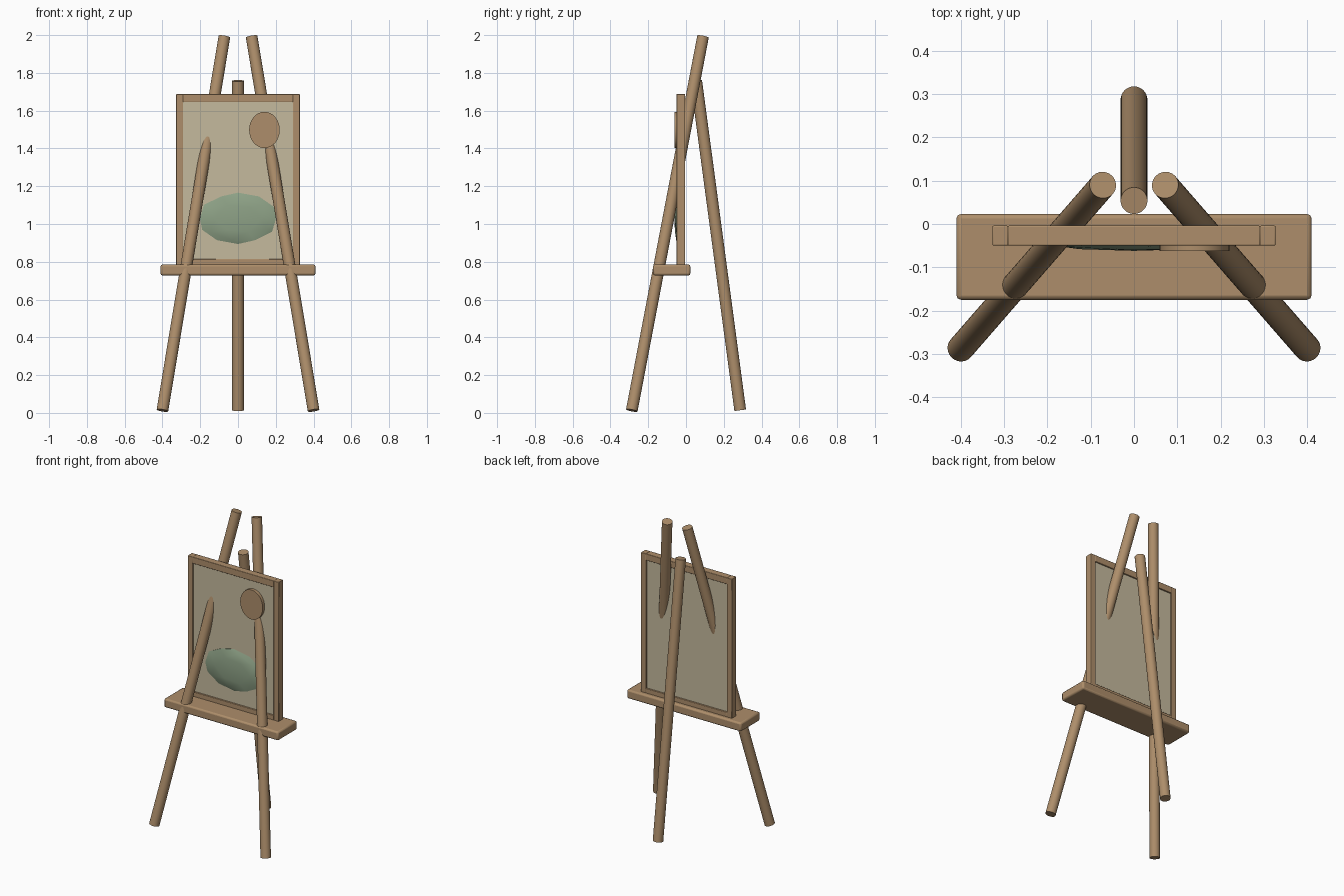
import bpy, math
from mathutils import Vector

if "Cube" in bpy.data.objects:
    bpy.data.objects.remove(bpy.data.objects["Cube"])


def material(name, rgb):
    m = bpy.data.materials.new(name)
    m.diffuse_color = (*rgb, 1)
    m.use_nodes = True
    m.node_tree.nodes["Principled BSDF"].inputs["Base Color"].default_value = m.diffuse_color
    return m


WOOD = material("warm wood", (0.42, 0.27, 0.145))
CANVAS = material("cream canvas", (0.56, 0.49, 0.34))
GREEN = material("sage green paint", (0.27, 0.36, 0.24))


def finish(name, mat, smooth=True):
    ob = bpy.context.object
    ob.name = name
    ob.data.materials.append(mat)
    if smooth:
        bpy.ops.object.shade_smooth_by_angle(angle=math.radians(40))
    return ob


def pole(name, a, b, r):
    a, b = Vector(a), Vector(b)
    d = b - a
    bpy.ops.mesh.primitive_cylinder_add(vertices=32, radius=r, depth=d.length, location=(a + b) / 2,
                                        rotation=d.to_track_quat('Z', 'Y').to_euler())
    return finish(name, WOOD)


def box(name, lo, hi, mat, bevel=0.0):
    lo, hi = Vector(lo), Vector(hi)
    bpy.ops.mesh.primitive_cube_add(size=1, location=(lo + hi) / 2)
    bpy.context.object.scale = hi - lo
    bpy.ops.object.transform_apply(location=False, rotation=False, scale=True)
    ob = finish(name, mat, False)
    if bevel:
        mod = ob.modifiers.new("rounded edges", 'BEVEL')
        mod.width = bevel
        mod.segments = 2
        bpy.ops.object.shade_smooth_by_angle(angle=math.radians(40))
    return ob


# Tripod legs
for side, s in (("left", -1), ("right", 1)):
    pole(f"front_leg_{side}", (s * 0.40, -0.287, 0.013), (s * 0.072, 0.09, 1.992), 0.031)
pole("rear_leg", (0, 0.287, 0.014), (0, 0.054, 1.758), 0.031)

# Shelf
box("shelf", (-0.41, -0.175, 0.728), (0.41, 0.023, 0.785), WOOD, 0.01)

# Picture frame around a recessed canvas
Y0, Y1 = -0.05, -0.004
for side, s in (("left", -1), ("right", 1)):
    x0, x1 = sorted((s * 0.29, s * 0.327))
    box(f"frame_{side}", (x0, Y0, 0.775), (x1, Y1, 1.688), WOOD, 0.003)
box("frame_top", (-0.292, Y0, 1.645), (0.292, Y1, 1.688), WOOD, 0.003)
box("frame_bottom", (-0.292, Y0, 0.775), (0.292, Y1, 0.815), WOOD, 0.003)
box("canvas", (-0.295, -0.042, 0.79), (0.295, -0.012, 1.67), CANVAS)

# Painted oval disc
bpy.ops.mesh.primitive_cylinder_add(vertices=32, radius=1, depth=1, location=(0.14, -0.049, 1.498),
                                    rotation=(math.pi / 2, 0, 0))
bpy.context.object.scale = (0.081, 0.096, 0.026)
finish("painted_disc", WOOD)

# Painted green mound
bpy.ops.mesh.primitive_ico_sphere_add(subdivisions=2, radius=1, location=(0, -0.042, 1.03))
bpy.context.object.scale = (0.212, 0.02, 0.136)
bpy.ops.object.transform_apply(location=False, rotation=False, scale=True)
finish("painted_mound", GREEN)
